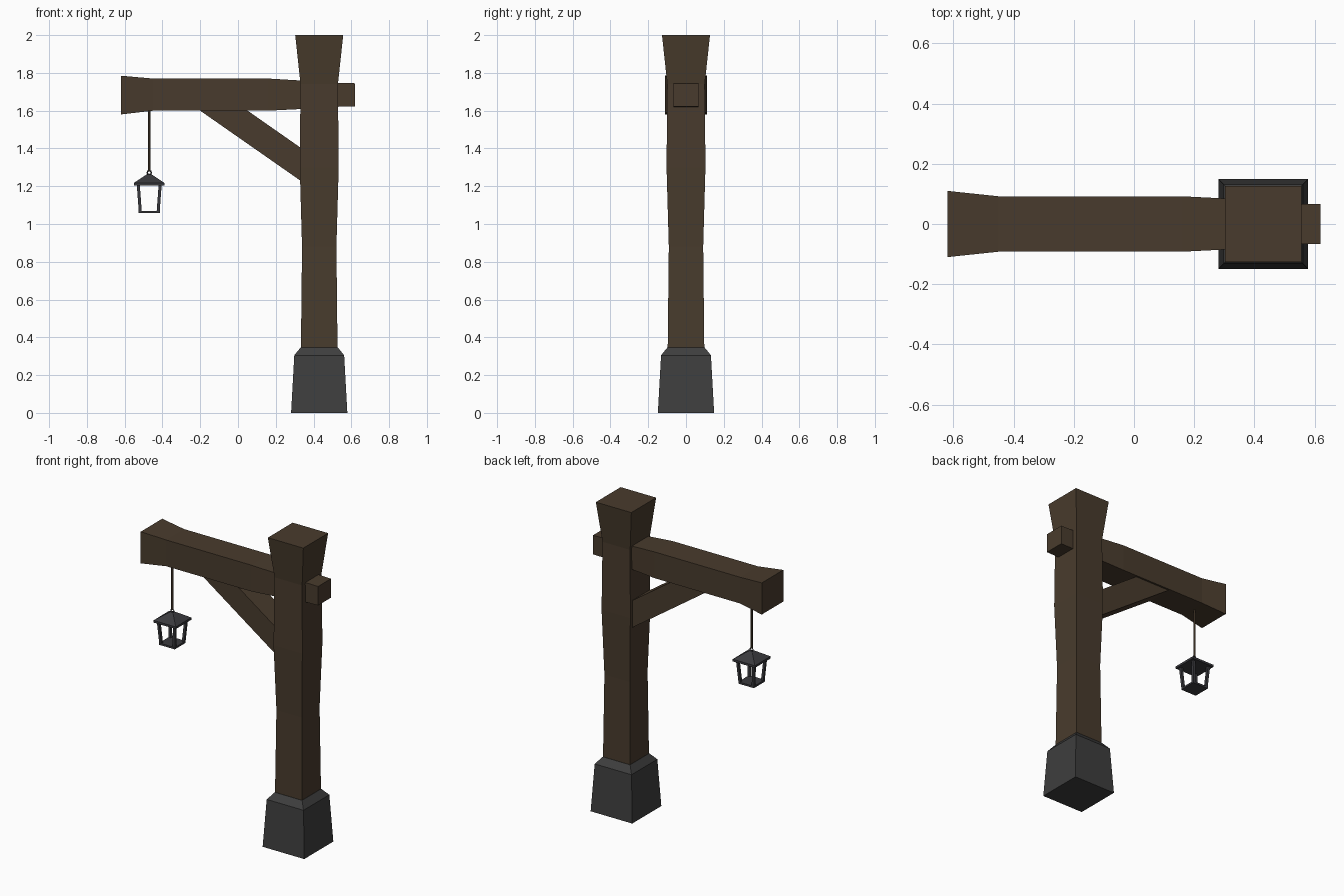
import bpy, bmesh, math
from mathutils import Vector

if "Cube" in bpy.data.objects:
    bpy.data.objects.remove(bpy.data.objects["Cube"])


def material(name, rgb):
    m = bpy.data.materials.new(name)
    m.diffuse_color = (*rgb, 1)
    m.use_nodes = True
    m.node_tree.nodes["Principled BSDF"].inputs["Base Color"].default_value = m.diffuse_color
    return m


WOOD = material("dark wood", (0.066, 0.044, 0.026))
STONE = material("dark stone", (0.048, 0.048, 0.048))
METAL = material("lantern metal", (0.042, 0.042, 0.048))
ROPE = material("rope", (0.062, 0.042, 0.025))


def loft(name, rings, mat):
    """Skin a list of equal-length point rings and cap both ends."""
    bm = bmesh.new()
    loops = [[bm.verts.new(p) for p in r] for r in rings]
    for a, b in zip(loops, loops[1:]):
        for i in range(len(a)):
            j = (i + 1) % len(a)
            bm.faces.new((a[i], a[j], b[j], b[i]))
    bm.faces.new(loops[0])
    bm.faces.new(loops[-1])
    bmesh.ops.recalc_face_normals(bm, faces=bm.faces)
    me = bpy.data.meshes.new(name)
    bm.to_mesh(me)
    bm.free()
    ob = bpy.data.objects.new(name, me)
    ob.data.materials.append(mat)
    bpy.context.collection.objects.link(ob)
    return ob


CORNERS = [(-1, -1), (1, -1), (1, 1), (-1, 1)]


def upright(name, x, levels, mat):
    """Square column along z; levels are (z, half width)."""
    return loft(name, [[(x + h * a, h * b, z) for a, b in CORNERS] for z, h in levels], mat)


def along_x(name, sections, mat):
    """Rectangular beam along x; sections are (x, half depth, z low, z high)."""
    return loft(name, [[(x, -h, lo), (x, h, lo), (x, h, hi), (x, -h, hi)]
                       for x, h, lo, hi in sections], mat)


PX, LX = 0.43, -0.47   # post and lantern centres

# Stone foot and wooden post
upright("stone_foot", PX, [(0, 0.149), (0.305, 0.132), (0.347, 0.098)], STONE)
upright("post", PX, [(0.33, 0.097), (0.88, 0.091), (1.3, 0.103), (1.74, 0.099), (2.0, 0.127)], WOOD)

# Cross beam and the tenon that pokes through the post
along_x("beam", [(-0.62, 0.11, 1.58, 1.785), (-0.45, 0.092, 1.6, 1.77),
                 (0.16, 0.092, 1.6, 1.77), (0.36, 0.082, 1.61, 1.758)], WOOD)
along_x("tenon", [(0.48, 0.068, 1.62, 1.748), (0.62, 0.066, 1.622, 1.745)], WOOD)

# Diagonal brace
profile = [(-0.229, 1.62), (0.022, 1.62), (0.36, 1.384), (0.36, 1.209)]
loft("brace", [[(x, y, z) for x, z in profile] for y in (-0.08, 0.08)], WOOD)

# Rope and its ring
bpy.ops.mesh.primitive_cylinder_add(vertices=6, radius=0.007, depth=0.34, location=(LX, 0, 1.45))
rope = bpy.context.object
rope.name = "rope"
rope.data.materials.append(ROPE)
bpy.ops.mesh.primitive_torus_add(major_segments=8, minor_segments=4, major_radius=0.011,
                                 minor_radius=0.004, location=(LX, 0, 1.272),
                                 rotation=(math.pi / 2, 0, 0))
ring = bpy.context.object
ring.name = "lantern_ring"
ring.data.materials.append(METAL)

# Lantern roof, floor and four leaning corner bars
upright("lantern_roof", LX, [(1.204, 0.08), (1.218, 0.08), (1.262, 0.014)], METAL)
upright("lantern_floor", LX, [(1.057, 0.056), (1.069, 0.056)], METAL)
for i, (a, b) in enumerate(CORNERS):
    rings = []
    for z, h in ((1.06, 0.047), (1.21, 0.058)):
        rings.append([(LX + a * h + 0.008 * p, b * h + 0.008 * q, z) for p, q in CORNERS])
    loft(f"lantern_bar_{i + 1}", rings, METAL)
